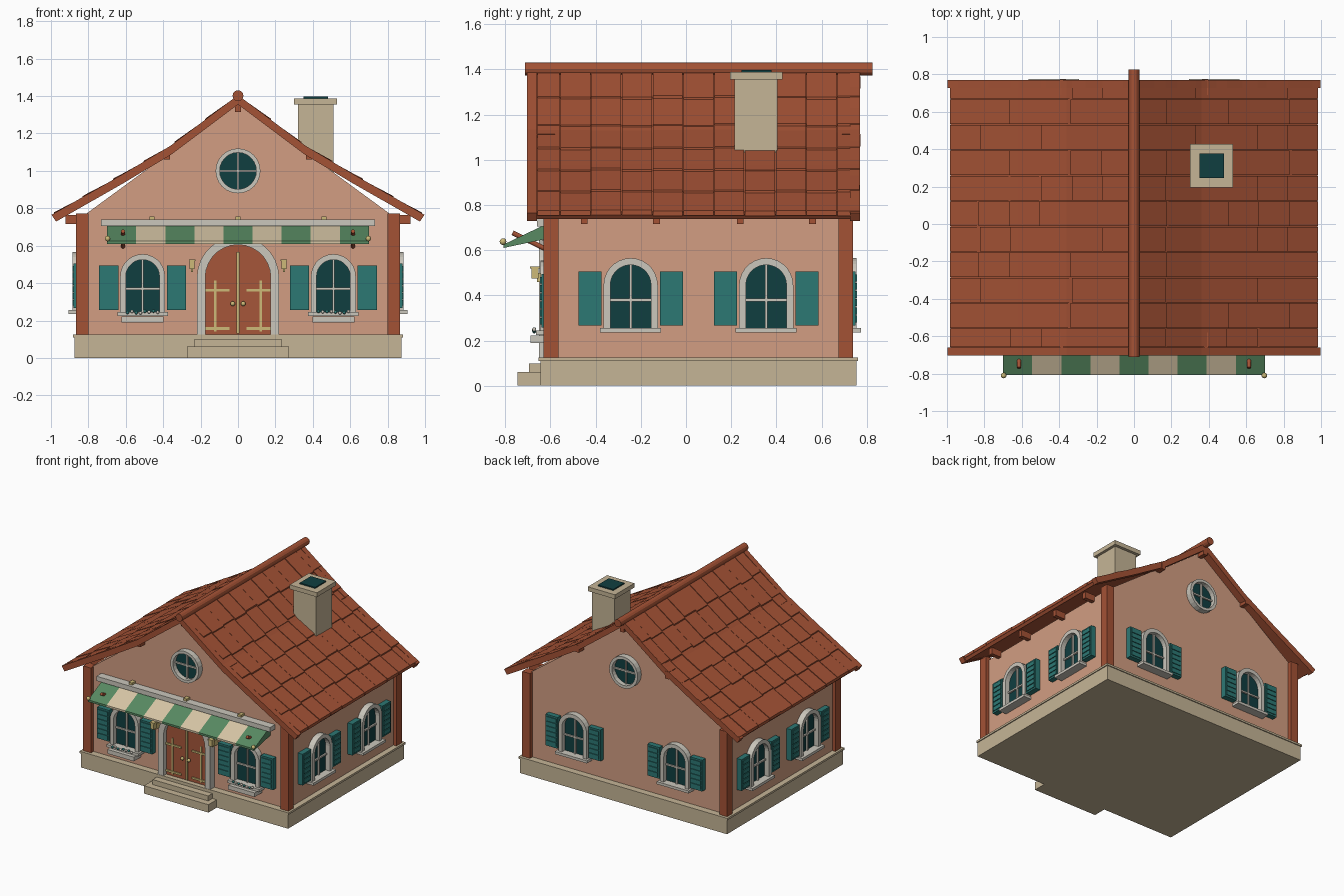
import bpy, bmesh, math, random
from mathutils import Matrix, Vector

random.seed(4)
if "Cube" in bpy.data.objects:
    bpy.data.objects.remove(bpy.data.objects["Cube"])


def material(name, rgb):
    lin = [((c / 255 + 0.055) / 1.055) ** 2.4 for c in rgb] + [1]
    m = bpy.data.materials.new(name)
    m.use_nodes = True
    m.diffuse_color = lin
    m.node_tree.nodes["Principled BSDF"].inputs["Base Color"].default_value = lin
    return m


PLASTER = material("plaster", (210, 158, 130))
STONE = material("stone", (197, 181, 150))
TRIM = material("pale_trim", (203, 199, 188))
TIMBER = material("terracotta", (164, 82, 53))
DOOR = material("door_wood", (166, 86, 58))
TEAL = material("teal_paint", (44, 120, 116))
GLASS = material("dark_glass", (16, 62, 64))
BRASS = material("brass", (205, 186, 120))
GREEN = material("awning_green", (88, 138, 98))
CREAM = material("awning_cream", (214, 197, 165))


def finish(name, bm, mat, frame=Matrix(), smooth=False):
    bmesh.ops.recalc_face_normals(bm, faces=bm.faces)
    bm.transform(frame)
    for f in bm.faces:
        f.smooth = smooth
    me = bpy.data.meshes.new(name)
    bm.to_mesh(me)
    bm.free()
    me.materials.append(mat)
    ob = bpy.data.objects.new(name, me)
    bpy.context.collection.objects.link(ob)
    return ob


# A frame sits on a wall: u runs along it, v goes up, w points outward
def wall_frame(x, y, degrees):
    return Matrix.Translation((x, y, 0)) @ Matrix.Rotation(math.radians(degrees), 4, 'Z')


def prism(name, pts, w0, w1, mat, frame=Matrix()):
    bm = bmesh.new()
    a = [bm.verts.new((u, -w0, v)) for u, v in pts]
    b = [bm.verts.new((u, -w1, v)) for u, v in pts]
    bm.faces.new(a)
    bm.faces.new(b)
    for i in range(len(pts)):
        j = (i + 1) % len(pts)
        bm.faces.new((a[i], a[j], b[j], b[i]))
    return finish(name, bm, mat, frame)


def slab(name, u0, u1, v0, v1, w0, w1, mat, frame=Matrix()):
    return prism(name, [(u0, v0), (u1, v0), (u1, v1), (u0, v1)], w0, w1, mat, frame)


def box(name, x0, x1, y0, y1, z0, z1, mat):
    return slab(name, x0, x1, z0, z1, -y0, -y1, mat)


# Strip between two outlines, extruded outward
def band(name, outer, inner, w0, w1, mat, frame=Matrix(), closed=False):
    bm = bmesh.new()
    rings = [[bm.verts.new((p[0], -w, p[1])) for p, w in ((o, w0), (o, w1), (i, w1), (i, w0))]
             for o, i in zip(outer, inner)]
    n = len(rings)
    for k in range(n if closed else n - 1):
        r, s = rings[k], rings[(k + 1) % n]
        for q in range(4):
            bm.faces.new((r[q], r[(q + 1) % 4], s[(q + 1) % 4], s[q]))
    if not closed:
        bm.faces.new(rings[0])
        bm.faces.new(rings[-1])
    return finish(name, bm, mat, frame)


def arch(u, r, bottom, spring, n=14):
    curve = [(u - r * math.cos(math.pi * i / n), spring + r * math.sin(math.pi * i / n)) for i in range(n + 1)]
    return [(u - r, bottom)] + curve + [(u + r, bottom)]


def circle(r, v, n=24):
    return [(r * math.cos(math.tau * i / n), v + r * math.sin(math.tau * i / n)) for i in range(n)]


def rod(name, a, b, r, mat, sides=12):
    a, b = Vector(a), Vector(b)
    bm = bmesh.new()
    bmesh.ops.create_cone(bm, cap_ends=True, segments=sides, radius1=r, radius2=r, depth=(b - a).length)
    turn = (b - a).to_track_quat('Z', 'Y').to_matrix().to_4x4()
    return finish(name, bm, mat, Matrix.Translation((a + b) / 2) @ turn)


def ball(name, centre, r, mat):
    bm = bmesh.new()
    bmesh.ops.create_uvsphere(bm, u_segments=10, v_segments=6, radius=r)
    return finish(name, bm, mat, Matrix.Translation(centre), True)


FRONT = wall_frame(0, -0.60, 0)
BACK = wall_frame(0, 0.71, 180)
LEFT = wall_frame(0.84, 0.055, 90)
RIGHT = wall_frame(-0.84, 0.055, -90)

# Plinth and steps
box("plinth", -0.875, 0.875, -0.645, 0.755, 0, 0.11, STONE)
box("plinth_lip", -0.882, 0.882, -0.652, 0.762, 0.11, 0.125, STONE)
box("lower_step", -0.272, 0.272, -0.745, -0.64, 0, 0.06, STONE)
box("upper_step", -0.235, 0.235, -0.695, -0.64, 0.06, 0.098, STONE)

# Walls with gables, and corner posts
prism("walls", [(-0.84, 0.12), (0.84, 0.12), (0.84, 0.75), (0, 1.365), (-0.84, 0.75)], 0, -1.31, PLASTER, FRONT)
for sx in (-1, 1):
    for y in (-0.63, 0.675):
        box("corner_post", sx * 0.8, sx * 0.866, y, y + 0.065, 0.125, 0.772, TIMBER)

# Roof: flared profile, barge boards, deck, ridge
SLOPE = [(0, 1.405), (0.36, 1.135), (0.62, 0.98), (0.997, 0.765)]


def roof_z(x):
    for (xa, za), (xb, zb) in zip(SLOPE, SLOPE[1:]):
        if x <= xb:
            break
    return za + (zb - za) * (x - xa) / (xb - xa)


def roof_line(drop, end_x):
    half = SLOPE[:-1] + [(end_x, roof_z(end_x))]
    half = [(x, z - drop) for x, z in half]
    return [(-x, z) for x, z in half[:0:-1]] + half


for w in (0.06, -1.37):
    band("barge_board", roof_line(0, 0.997), roof_line(0.05, 0.973), w, w + 0.043, TIMBER, FRONT)
band("roof_deck", roof_line(0.014, 0.982), roof_line(0.045, 0.965), 0.06, -1.37, TIMBER, FRONT)
rod("ridge_roll", (0, -0.712, 1.402), (0, 0.825, 1.402), 0.029, TIMBER)

# Roof tiles, each tipped up a little at its lower edge
COLS = [-0.66] + [-0.558 + 0.1363 * k for k in range(10)] + [0.77]
for side, label in ((1, "left_tiles"), (-1, "right_tiles")):
    bm = bmesh.new()
    for c, (y0, y1) in enumerate(zip(COLS, COLS[1:])):
        for row in range(6):
            shift = 0.008 * (c % 2)
            x0, x1 = 0.164 * row + shift, min(0.164 * (row + 1) + shift + 0.004, 0.984)
            lift = random.uniform(0.001, 0.006)
            stations = [x0] + [x for x, z in SLOPE if x0 < x < x1] + [x1]
            rings = []
            for x in stations:
                top = roof_z(x) + lift - 0.008 + 0.008 * (x - x0) / (x1 - x0)
                rings.append([bm.verts.new((side * x, y, z)) for y, z in (
                    (y0 + 0.002, top), (y1 - 0.002, top), (y1 - 0.002, top - 0.022), (y0 + 0.002, top - 0.022))])
            for r, s in zip(rings, rings[1:]):
                for q in range(4):
                    bm.faces.new((r[q], r[(q + 1) % 4], s[(q + 1) % 4], s[q]))
            bm.faces.new(rings[0])
            bm.faces.new(rings[-1])
    finish(label, bm, TIMBER)

# Rafter tails and purlin ends
for sx in (-1, 1):
    for y in (-0.45, -0.13, 0.24, 0.56):
        box("rafter_tail", sx * 0.8, sx * 0.922, y - 0.015, y + 0.015, 0.715, 0.765, TIMBER)
for frame in (FRONT, BACK):
    for u, v in ((-0.38, 1.06), (0.38, 1.06), (0, 1.315)):
        slab("purlin_end", u - 0.016, u + 0.016, v, v + 0.055, -0.02, 0.062, TIMBER, frame)

# Chimney
box("chimney_shaft", 0.32, 0.51, 0.215, 0.405, 0.95, 1.36, STONE)
box("chimney_cap", 0.30, 0.53, 0.195, 0.427, 1.355, 1.388, STONE)
box("chimney_opening", 0.35, 0.48, 0.245, 0.378, 1.38, 1.397, GLASS)


# Arched window with sill and louvred shutters
def window(frame, u, lift=0.0):
    low, spring, mid = 0.24 + lift, 0.435 + lift, 0.37 + lift
    prism("window_glass", arch(u, 0.095, low, spring), -0.01, 0.008, GLASS, frame)
    band("window_surround", arch(u, 0.12, low, spring), arch(u, 0.09, low, spring), -0.01, 0.045, TRIM, frame)
    slab("window_mullion", u - 0.006, u + 0.006, low, spring + 0.09, 0, 0.02, TRIM, frame)
    slab("window_transom", u - 0.09, u + 0.09, mid - 0.006, mid + 0.006, 0, 0.02, TRIM, frame)
    slab("window_sill", u - 0.135, u + 0.135, low - 0.015, low + 0.005, -0.01, 0.065, TRIM, frame)
    for s in (-1, 1):
        a, b = sorted((u + s * 0.13, u + s * 0.232))
        v0, v1 = 0.257 + lift, 0.495 + lift
        slab("shutter", a, b, v0, v1, -0.01, 0.04, TEAL, frame)
        step = (v1 - v0 - 0.02) / 6
        for k in range(6):
            v = v0 + 0.01 + k * step
            slab("shutter_louvre", a + 0.01, b - 0.01, v + 0.003, v + step - 0.003, 0.03, 0.046, TEAL, frame)


for s in (-1, 1):
    window(FRONT, s * 0.51)
    window(BACK, s * 0.43, 0.01)
    window(LEFT, s * 0.30, 0.01)
    window(RIGHT, s * 0.30, 0.01)
    # Flower box with small blooms
    slab("flower_box", s * 0.51 - 0.112, s * 0.51 + 0.112, 0.19, 0.222, 0, 0.088, TRIM, FRONT)
    for k in range(8):
        ball("bloom", (s * 0.51 - 0.08 + k * 0.023, -0.672, 0.24 + random.uniform(0, 0.01)), 0.009, (TEAL, TRIM)[k % 2])

# Round gable windows
for frame in (FRONT, BACK):
    prism("round_glass", circle(0.102, 1.0), -0.01, 0.008, GLASS, frame)
    band("round_surround", circle(0.12, 1.0), circle(0.098, 1.0), -0.01, 0.045, TRIM, frame, True)
    slab("round_mullion", -0.006, 0.006, 0.9, 1.1, 0, 0.02, TRIM, frame)
    slab("round_transom", -0.1, 0.1, 0.994, 1.006, 0, 0.02, TRIM, frame)

# Arched double door with brass fittings
prism("door_leaves", arch(0, 0.18, 0.12, 0.43), -0.01, 0.015, DOOR, FRONT)
band("door_surround", arch(0, 0.22, 0.12, 0.43), arch(0, 0.175, 0.12, 0.43), -0.01, 0.05, TRIM, FRONT)
slab("door_centre_strip", -0.008, 0.008, 0.13, 0.565, 0.01, 0.024, BRASS, FRONT)
for s in (-1, 1):
    slab("door_upright_strap", s * 0.115, s * 0.128, 0.14, 0.415, 0.01, 0.021, BRASS, FRONT)
    for v in (0.355, 0.15):
        slab("door_hinge_strap", s * 0.045, s * 0.175, v, v + 0.014, 0.01, 0.023, BRASS, FRONT)
    ball("door_knob", (s * 0.028, -0.632, 0.29), 0.013, BRASS)
    # Wall lanterns
    slab("lantern_bracket", s * 0.24, s * 0.25, 0.46, 0.50, 0, 0.06, BRASS, FRONT)
    slab("lantern_body", s * 0.232, s * 0.258, 0.475, 0.518, 0.052, 0.085, BRASS, FRONT)
    slab("lantern_cap", s * 0.227, s * 0.263, 0.518, 0.527, 0.047, 0.09, BRASS, FRONT)

# Striped awning on a rail
slab("awning_rail", -0.733, 0.733, 0.705, 0.74, -0.01, 0.06, TRIM, FRONT)
for x in (-0.46, 0, 0.46):
    slab("rail_bracket", x - 0.014, x + 0.014, 0.74, 0.757, 0, 0.04, BRASS, FRONT)
CLOTH = [(-0.61, 0.72), (-0.808, 0.625), (-0.808, 0.61), (-0.61, 0.652)]
WIDTH = 1.4 / 9
for k in range(9):
    x = -0.7 + k * WIDTH
    prism("awning_stripe", CLOTH, x, x + WIDTH, (GREEN, CREAM)[k % 2], wall_frame(0, 0, 90))
for s in (-1, 1):
    rod("awning_arm", (s * 0.615, -0.6, 0.595), (s * 0.615, -0.768, 0.677), 0.011, TIMBER)
    ball("awning_finial", (s * 0.697, -0.81, 0.638), 0.015, BRASS)
